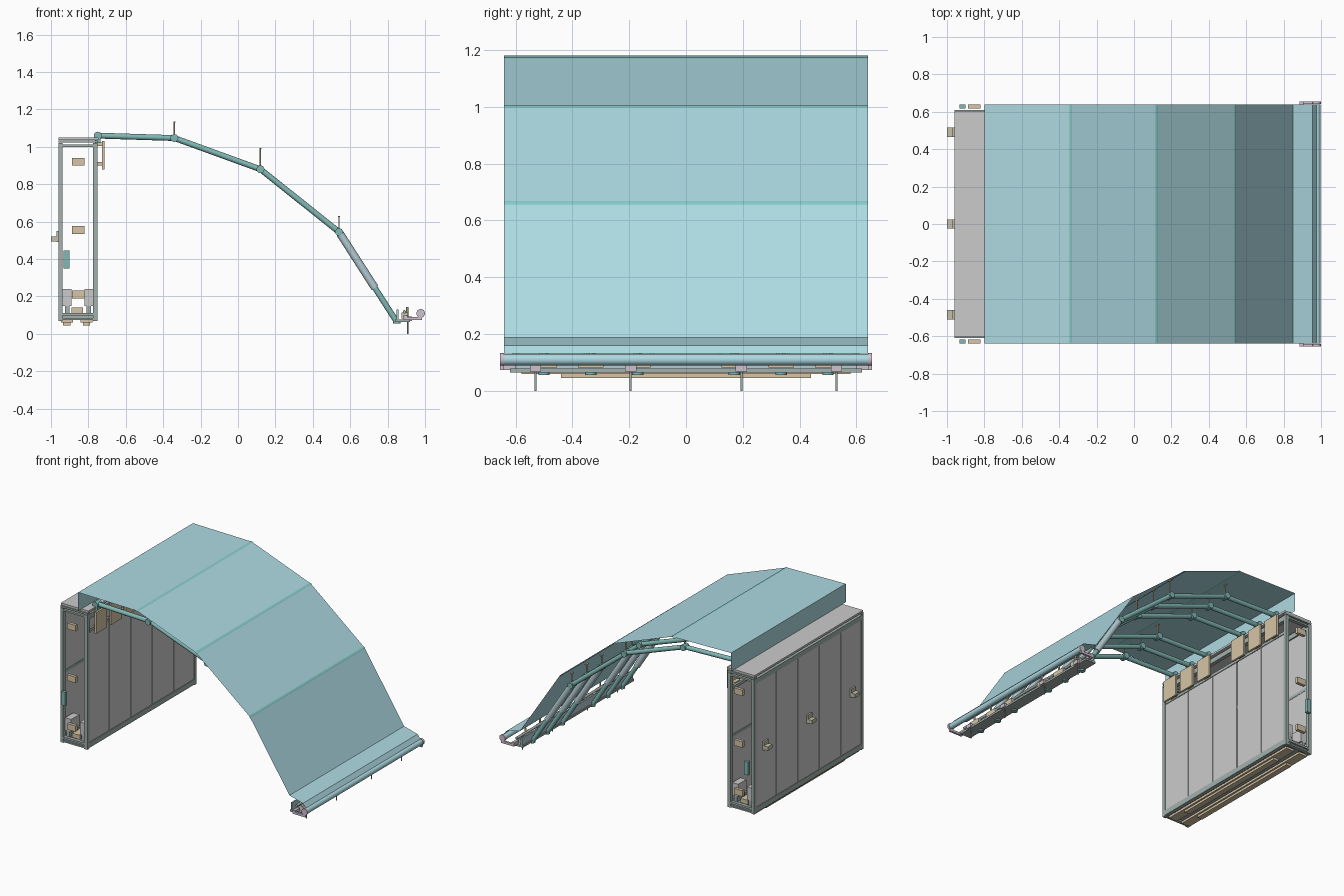
import bpy, bmesh
from mathutils import Vector

if "Cube" in bpy.data.objects:
    bpy.data.objects.remove(bpy.data.objects["Cube"])


def material(name, r, g, b):
    m = bpy.data.materials.new(name)
    m.diffuse_color = (r, g, b, 1)
    m.use_nodes = True
    m.node_tree.nodes["Principled BSDF"].inputs["Base Color"].default_value = m.diffuse_color
    return m


BLUE = material("fabric_blue", 0.42, 0.70, 0.76)
SEAM = material("seam_teal", 0.25, 0.62, 0.60)
TEAL = material("tube_teal", 0.22, 0.48, 0.46)
STEEL = material("sleeve_steel", 0.45, 0.60, 0.64)
FRAME = material("frame_green", 0.36, 0.44, 0.42)
TAN = material("bracket_tan", 0.68, 0.56, 0.38)
PINK = material("bracket_mauve", 0.62, 0.54, 0.62)
OLIVE = material("latch_olive", 0.55, 0.53, 0.40)


def obj_from(bm, name, mat=None):
    me = bpy.data.meshes.new(name)
    bmesh.ops.recalc_face_normals(bm, faces=bm.faces)
    bm.to_mesh(me)
    bm.free()
    ob = bpy.data.objects.new(name, me)
    bpy.context.collection.objects.link(ob)
    if mat:
        me.materials.append(mat)
    return ob


def box(name, x, y, z, mat=None):
    """Box from (min, max) ranges."""
    bm = bmesh.new()
    bmesh.ops.create_cube(bm, size=1)
    for v in bm.verts:
        v.co = Vector([(r[0] + r[1]) / 2 + c * (r[1] - r[0]) for c, r in zip(v.co, (x, y, z))])
    return obj_from(bm, name, mat)


def rod(name, a, b, r, mat=None, sides=16):
    """Cylinder between two points."""
    a, b = Vector(a), Vector(b)
    bm = bmesh.new()
    bmesh.ops.create_cone(bm, cap_ends=True, segments=sides, radius1=r, radius2=r, depth=(b - a).length)
    rot = (b - a).to_track_quat('Z', 'Y')
    for v in bm.verts:
        v.co = rot @ v.co + (a + b) / 2
    for f in bm.faces:
        f.smooth = len(f.verts) == 4
    return obj_from(bm, name, mat)


def sheet(name, profile, y0, y1, mat):
    """Thin cloth swept along y from an x-z profile."""
    bm = bmesh.new()
    rows = [[bm.verts.new((x, y, z)) for y in (y0, y1)] for x, z in profile]
    for p, q in zip(rows, rows[1:]):
        bm.faces.new((p[0], p[1], q[1], q[0]))
    return obj_from(bm, name, mat)


# --- storage cabinet: frame
X0, X1 = -0.96, -0.75
for s in (-1, 1):
    ye = sorted((s * 0.585, s * 0.61))
    for x in ((X0, X0 + 0.022), (X1 - 0.026, X1)):
        box("cabinet_post", x, ye, (0.07, 1.02), FRAME)
    for z in ((0.075, 0.085), (0.098, 0.112), (1.0, 1.012), (1.022, 1.034)):
        box("cabinet_end_bar", (X0, X1), ye, z, FRAME)
for x in ((X0, X0 + 0.022), (X1 - 0.026, X1)):
    for z in ((0.075, 0.112), (0.985, 1.02)):
        box("cabinet_long_rail", x, (-0.6, 0.6), z, FRAME)
    box("cabinet_mid_rail", (x[0] + 0.008, x[1] - 0.008), (-0.6, 0.6), (0.55, 0.57), FRAME)
box("cabinet_inner_top_rail", (X1 - 0.02, X1 - 0.005), (-0.6, 0.6), (0.89, 0.91), FRAME)
box("cabinet_roof", (X0, -0.745), (-0.605, 0.605), (1.036, 1.05))
box("cabinet_floor", (X0, X1), (-0.6, 0.6), (0.085, 0.098), FRAME)

# cabinet wall panels, five per side
for i in range(5):
    y = (-0.6 + i * 0.24 + 0.003, -0.36 + i * 0.24 - 0.003)
    box("outer_panel", (X0 + 0.003, X0 + 0.012), y, (0.112, 1.0))
    box("inner_panel", (X1 - 0.014, X1 - 0.004), y, (0.10, 0.885))

# runners below the cabinet
for xc in (-0.915, -0.81):
    box("runner_wide", (xc - 0.032, xc + 0.032), (-0.58, 0.58), (0.06, 0.076), TAN)
    box("runner_narrow", (xc - 0.02, xc + 0.02), (-0.44, 0.44), (0.045, 0.06), TAN)
box("floor_batten", (-0.89, -0.83), (-0.58, 0.58), (0.11, 0.14), TAN)

# end fittings and outer latches
for s in (-1, 1):
    yo = sorted((s * 0.618, s * 0.64))
    for z in (0.92, 0.555, 0.21):
        box("end_block", (-0.888, -0.822), yo, (z - 0.021, z + 0.021), TAN)
    box("control_box", (-0.932, -0.902), yo, (0.35, 0.445), TEAL)
    yi = sorted((s * 0.50, s * 0.59))
    for x in ((-0.938, -0.89), (-0.822, -0.775)):
        box("motor_box", x, yi, (0.15, 0.24))
        xc = (x[0] + x[1]) / 2
        box("motor_foot", (xc - 0.012, xc + 0.012), yi, (0.11, 0.18), FRAME)
for y in (-0.485, 0, 0.49):
    box("latch_plate", (-0.97, -0.958), (y - 0.025, y + 0.025), (0.49, 0.55), OLIVE)
    box("latch_bar", (-1.0, -0.965), (y - 0.025, y + 0.025), (0.495, 0.522), OLIVE)

# --- six folding arms
JOINTS = [(-0.75, 1.06), (-0.34, 1.047), (0.12, 0.88), (0.54, 0.545), (0.845, 0.07)]
POST_TOPS = {1: 1.135, 2: 0.995, 3: 0.63}
for y in (-0.5, -0.335, -0.17, 0.17, 0.335, 0.5):
    P = [Vector((x, y, z)) for x, z in JOINTS]
    for a, b in zip(P, P[1:]):
        rod("arm_tube", a, b, 0.0155, TEAL)
    rod("arm_sleeve", P[3].lerp(P[4], 0.02), P[3].lerp(P[4], 0.63), 0.021, STEEL)
    for i, p in enumerate(P[:4]):
        off = Vector((0, 0.024, 0))
        rod("arm_knuckle", p - off, p + off, 0.021, TEAL)
        if i in POST_TOPS:
            rod("fabric_post", p, (p.x, y, POST_TOPS[i]), 0.004, TAN, 8)
            box("post_cap", (p.x - 0.006, p.x + 0.006), (y - 0.015, y + 0.015),
                (POST_TOPS[i] - 0.006, POST_TOPS[i]), TAN)
    # hinge plate on the cabinet, and shoe on the bottom rail
    box("hinge_plate", (-0.728, -0.714), (y - 0.06, y + 0.06), (0.88, 1.03), TAN)
    for z in (0.9, 1.005):
        box("hinge_spacer", (-0.755, -0.726), (y - 0.03, y + 0.03), (z, z + 0.018), TAN)
    box("hinge_ear", (-0.765, -0.735), (y - 0.02, y + 0.02), (1.02, 1.06), TEAL)
    rod("arm_shoe", (0.85, y, 0.056), (0.85, y, 0.075), 0.02, TEAL)
    box("rail_block", (0.875, 0.91), (y - 0.045, y + 0.045), (0.083, 0.115), TAN)
    rod("rail_bolt", (0.905, y, 0.10), (0.905, y, 0.145), 0.006, TAN, 8)

# --- bottom rail assembly
box("bottom_rail", (0.84, 0.92), (-0.62, 0.62), (0.064, 0.078), FRAME)
box("bottom_rail_lip", (0.847, 0.857), (-0.62, 0.62), (0.078, 0.13), STEEL)
rod("bottom_rail_tube", (0.89, -0.62, 0.118), (0.89, 0.62, 0.118), 0.009, FRAME)
for y in (-0.53, -0.195, 0.195, 0.53):
    rod("ground_stake", (0.907, y, 0), (0.907, y, 0.115), 0.004, FRAME, 8)
    box("stake_clamp", (0.89, 0.93), (y - 0.02, y + 0.02), (0.068, 0.093), PINK)
rod("roller", (0.977, -0.64, 0.11), (0.977, 0.64, 0.11), 0.02, BLUE, 24)
for s in (-1, 1):
    ye = sorted((s * 0.641, s * 0.655))
    rod("roller_cap", (0.977, ye[0], 0.11), (0.977, ye[1], 0.11), 0.023, PINK, 24)
    box("roller_arm", (0.885, 0.985), ye, (0.074, 0.09), PINK)
    box("roller_arm_root", (0.885, 0.905), sorted((s * 0.60, s * 0.655)), (0.074, 0.10), PINK)

# --- fabric cover and its seams
COVER = [(-0.80, 1.05), (-0.80, 1.18), (-0.34, 1.172), (0.12, 1.0), (0.54, 0.66),
         (0.85, 0.188), (0.955, 0.16), (0.977, 0.131)]
sheet("fabric_cover", COVER, -0.64, 0.64, BLUE)
for i in (2, 3, 4):
    c = Vector(COVER[i])
    strip = []
    for j in (i - 1, None, i + 1):
        q = c if j is None else c + (Vector(COVER[j]) - c).normalized() * 0.009
        strip.append((q.x, q.y))
    sheet("seam_top", [(x + 0.001, z + 0.002) for x, z in strip], -0.64, 0.64, SEAM)
    sheet("seam_under", [(x - 0.001, z - 0.003) for x, z in strip], -0.64, 0.64, SEAM)
